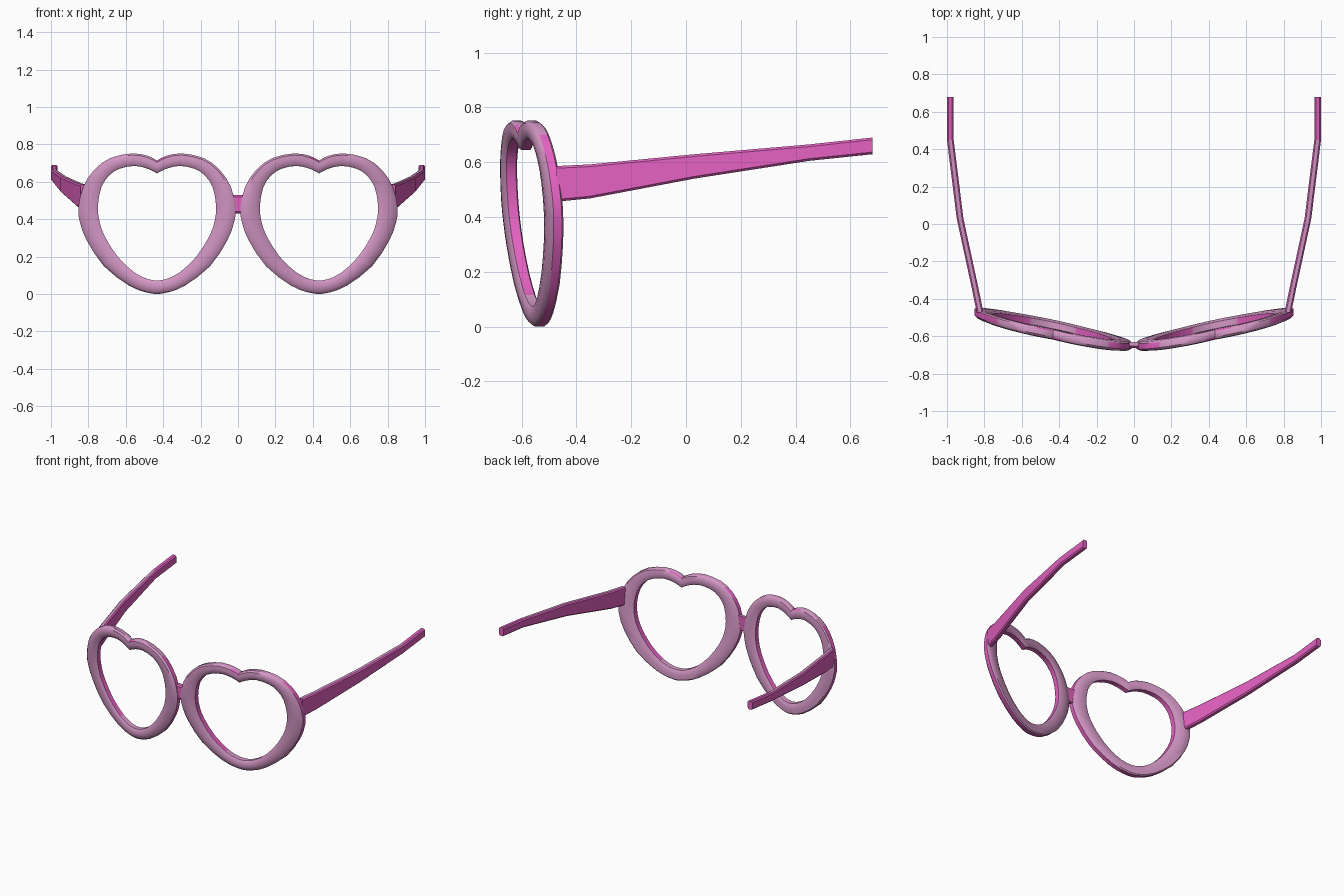
import bpy, bmesh, math
from mathutils import Vector

if "Cube" in bpy.data.objects:
    bpy.data.objects.remove(bpy.data.objects["Cube"])


def material(name, rgb):
    m = bpy.data.materials.new(name)
    m.diffuse_color = (*rgb, 1)
    m.use_nodes = True
    m.node_tree.nodes["Principled BSDF"].inputs["Base Color"].default_value = m.diffuse_color
    return m


MAGENTA = material("magenta", (0.77, 0.12, 0.53))
PINK = material("dusty_pink", (0.66, 0.31, 0.56))


def loft(name, rings, closed, pink_rule, angle=40):
    """Skin a list of cross-section rings and colour faces by direction."""
    bm = bmesh.new()
    vs = [[bm.verts.new(p) for p in ring] for ring in rings]
    n, k = len(vs), len(vs[0])
    for i in range(n if closed else n - 1):
        a, b = vs[i], vs[(i + 1) % n]
        for j in range(k):
            bm.faces.new((a[j], a[(j + 1) % k], b[(j + 1) % k], b[j]))
    if not closed:
        bm.faces.new(vs[0])
        bm.faces.new(vs[-1])
    bmesh.ops.recalc_face_normals(bm, faces=bm.faces[:])
    bm.normal_update()
    for f in bm.faces:
        pink = pink_rule(f.normal, f.calc_center_median())
        f.material_index = 1 if pink else 0
    me = bpy.data.meshes.new(name)
    bm.to_mesh(me)
    bm.free()
    me.materials.append(MAGENTA)
    me.materials.append(PINK)
    ob = bpy.data.objects.new(name, me)
    bpy.context.collection.objects.link(ob)
    bpy.context.view_layer.objects.active = ob
    ob.select_set(True)
    bpy.ops.object.shade_smooth_by_angle(angle=math.radians(angle))
    ob.select_set(False)
    return ob


def smooth_path(pts):
    """Double the points of an open path with Catmull-Rom midpoints."""
    out = []
    for i in range(len(pts) - 1):
        p0, p1, p2 = pts[max(i - 1, 0)], pts[i], pts[i + 1]
        p3 = pts[min(i + 2, len(pts) - 1)]
        out += [p1, tuple((9 * (b + c) - a - d) / 16
                          for a, b, c, d in zip(p0, p1, p2, p3))]
    return out + [pts[-1]]


def heart(half):
    half = smooth_path(half)
    return half + [(-x, z) for x, z in half[-2:0:-1]]


# heart outlines: half profiles from the notch round to the bottom tip
OUTER = heart([(0, .714), (.05, .739), (.134, .752), (.25, .727), (.335, .665),
               (.395, .573), (.421, .46), (.411, .38), (.376, .287),
               (.284, .149), (.148, .044), (.055, .008), (0, 0)])
INNER = heart([(0, .645), (.05, .67), (.12, .685), (.20, .67), (.255, .635),
               (.298, .57), (.316, .47), (.308, .39), (.28, .31), (.21, .20),
               (.12, .115), (.045, .079), (0, .073)])
# rim section: (inner-to-outer fraction, depth)
SECTION = [(0, -.017), (.12, -.025), (.5, -.030), (.86, -.025), (1, -.013),
           (1, .017), (.90, .025), (.5, .028), (.12, .024), (0, .018)]


def rim_rings(side):
    rings = []
    for (xo, zo), (xi, zi) in zip(OUTER, INNER):
        ring = []
        for t, d in SECTION:
            x, z = xi + (xo - xi) * t, zi + (zo - zi) * t
            y = -.573 + .212 * x + .05 * x * x - .075 * (z - .48) + d
            ring.append(Vector((side * (.433 + x), y, z)))
        rings.append(ring)
    return rings


# temple stations: x centre, y, bottom z, top z
TEMPLE = [(.823, -.472, .456, .586), (.848, -.35, .468, .592),
          (.93, .03, .540, .629), (.982, .45, .605, .665),
          (.982, .68, .629, .690)]


def temple_rings(side):
    rings = []
    for x, y, lo, hi in TEMPLE:
        w, c = .018, .008
        prof = [(-w, lo + c), (-w + c, lo), (w - c, lo), (w, lo + c),
                (w, hi - c), (w - c, hi), (-w + c, hi), (-w, hi - c)]
        rings.append([Vector((side * (x + dx), y, z)) for dx, z in prof])
    return rings


# mirrored rims and temples: sides magenta, front, back and top faces pink
for side, label in ((1, "right"), (-1, "left")):
    loft(label + "_heart_rim", rim_rings(side), True,
         lambda n, c: abs(n.y) > .6 or n.z > .85)
    loft(label + "_temple", temple_rings(side), False,
         lambda n, c: n.z > .8 and c.y < .45)

# nose bridge between the rims
bridge = [[Vector((x, y, z)) for y, z in
           ((-.662, .44), (-.652, .43), (-.63, .43), (-.63, .53),
            (-.652, .53), (-.662, .52))] for x in (-.035, .035)]
loft("nose_bridge", bridge, False, lambda n, c: n.z > .8)
